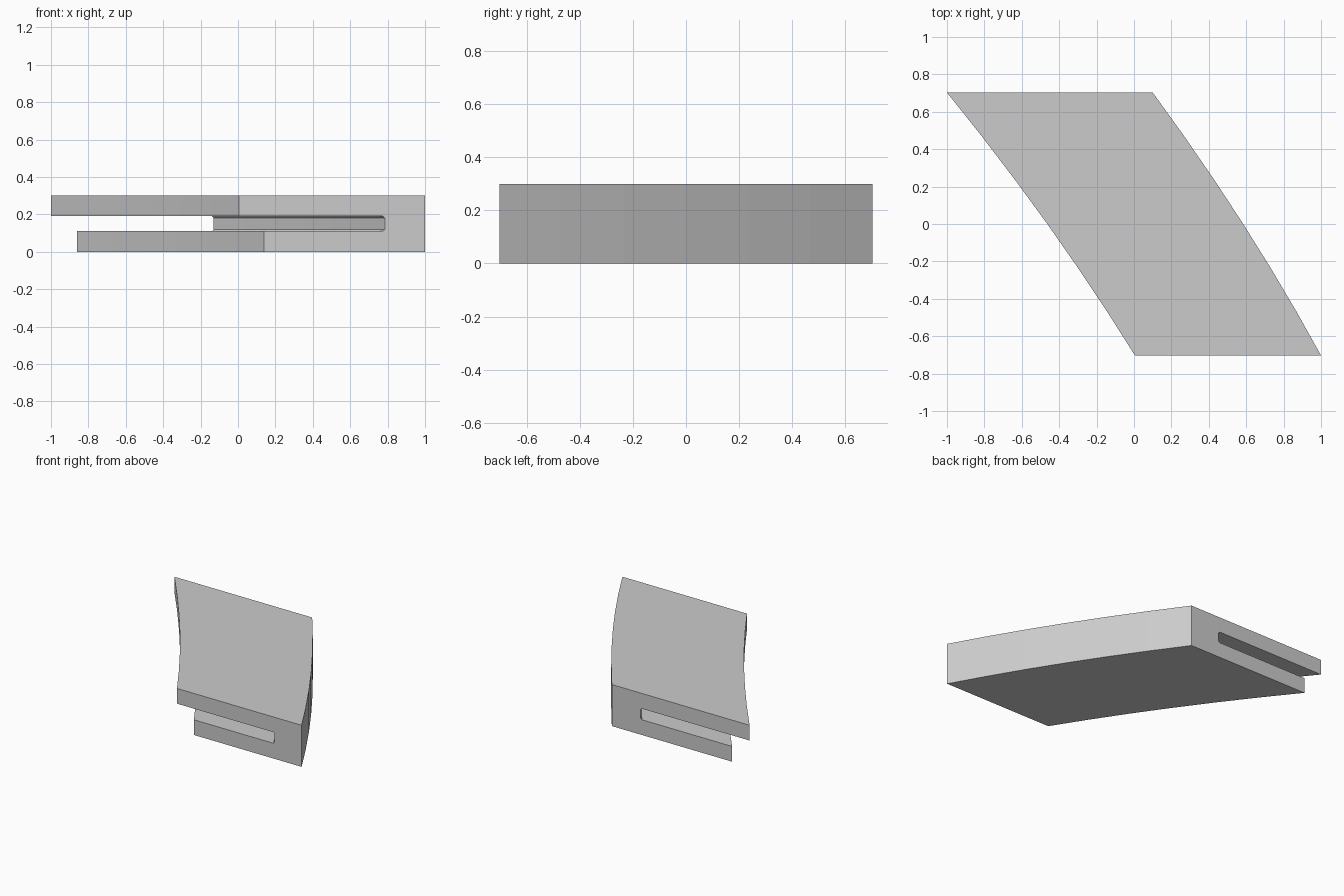
import bpy
import bmesh

cube = bpy.data.objects.get("Cube")
if cube:
    bpy.data.objects.remove(cube, do_unlink=True)

grey = bpy.data.materials.new("light grey")
grey.use_nodes = True
colour = (0.6, 0.6, 0.6, 1)
grey.diffuse_color = colour
grey.node_tree.nodes["Principled BSDF"].inputs["Base Color"].default_value = colour

# Slotted cross-section: x at the back end, x at the front end, height
PROFILE = [
    (-1.0, 0.005, 0.30), (0.1, 1.0, 0.30), (0.1, 1.0, 0.0),
    (-0.86, 0.14, 0.0), (-0.86, 0.14, 0.11),
    (-0.14, 0.775, 0.11), (-0.13, 0.785, 0.12),
    (-0.13, 0.785, 0.18), (-0.14, 0.775, 0.19), (-1.0, 0.005, 0.19),
]
HALF_LENGTH = 0.703
BULGE = 0.034
SEGMENTS = 6


def section(bm, t):
    """One cross-section of the gently curved bar, t = 0 back to 1 front."""
    y = HALF_LENGTH * (1 - 2 * t)
    bow = BULGE * 4 * t * (1 - t)
    return [bm.verts.new((b + (f - b) * t + bow, y, z)) for b, f, z in PROFILE]


# Curved channel with end faces cut square to y
bm = bmesh.new()
rings = [section(bm, i / SEGMENTS) for i in range(SEGMENTS + 1)]
count = len(PROFILE)
for r0, r1 in zip(rings, rings[1:]):
    for k in range(count):
        n = (k + 1) % count
        bm.faces.new((r0[k], r0[n], r1[n], r1[k]))
bm.faces.new(rings[0])
bm.faces.new(rings[-1][::-1])
bmesh.ops.recalc_face_normals(bm, faces=bm.faces[:])

mesh = bpy.data.meshes.new("curved_slotted_segment")
bm.to_mesh(mesh)
bm.free()
mesh.materials.append(grey)
segment = bpy.data.objects.new("curved_slotted_segment", mesh)
bpy.context.collection.objects.link(segment)
